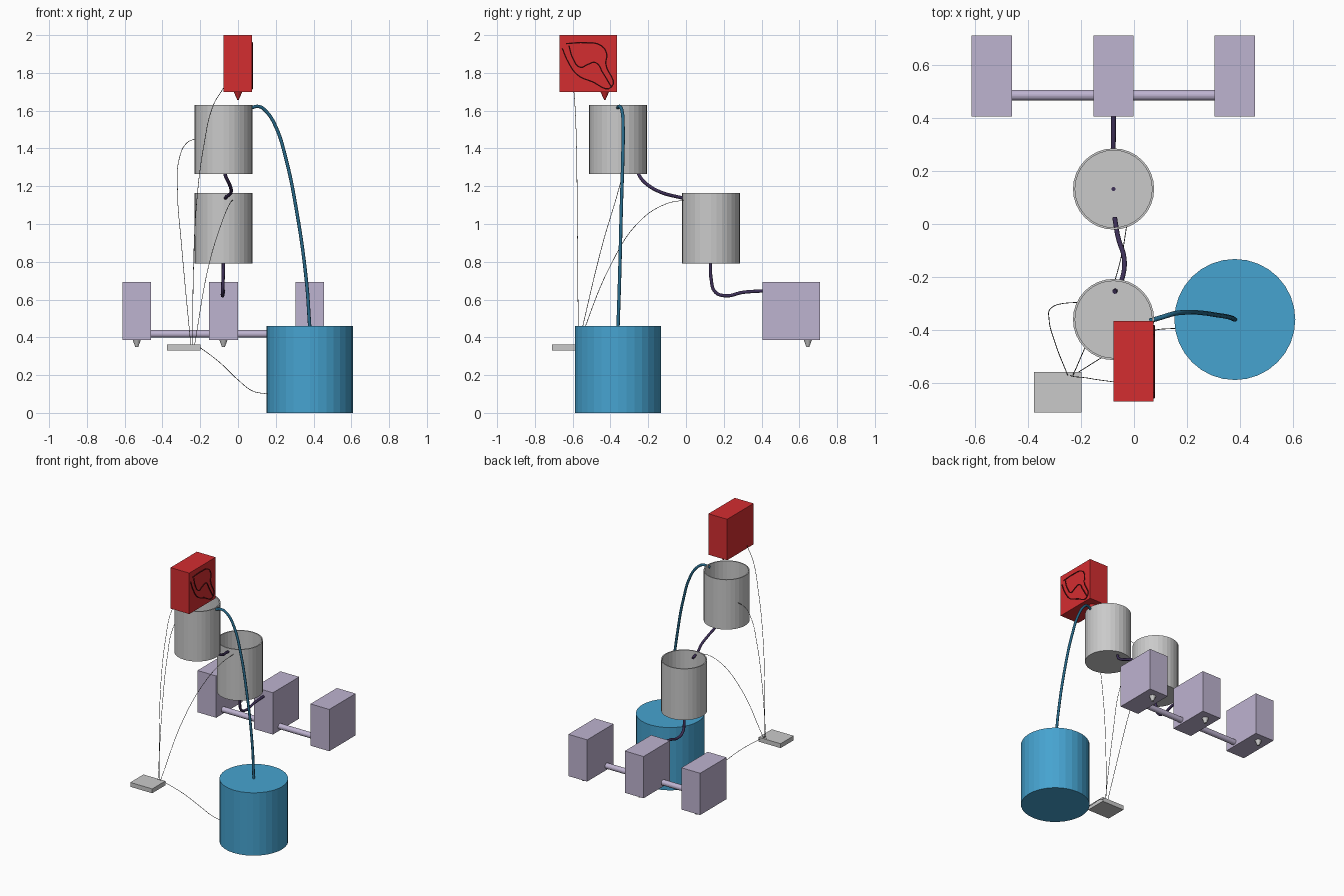
import bpy, bmesh, math
from mathutils import Matrix, Vector

if "Cube" in bpy.data.objects:
    bpy.data.objects.remove(bpy.data.objects["Cube"])


def material(name, r, g, b):
    lin = lambda c: ((c / 255 + 0.055) / 1.055) ** 2.4 if c > 10 else c / 255 / 12.92
    m = bpy.data.materials.new(name)
    m.diffuse_color = (lin(r), lin(g), lin(b), 1)
    m.use_nodes = True
    m.node_tree.nodes["Principled BSDF"].inputs["Base Color"].default_value = m.diffuse_color
    return m


RED = material("red", 212, 45, 48)
DARK_RED = material("dark red", 90, 18, 20)
GREY = material("light grey", 202, 202, 202)
LILAC = material("lilac", 190, 179, 208)
BLUE = material("blue", 70, 163, 208)
TEAL = material("dark teal", 38, 104, 136)
PURPLE = material("dark purple", 62, 48, 88)
WIRE = material("wire grey", 70, 70, 70)


def finish(name, bm, mat):
    bmesh.ops.recalc_face_normals(bm, faces=bm.faces)
    me = bpy.data.meshes.new(name)
    bm.to_mesh(me)
    bm.free()
    me.materials.append(mat)
    ob = bpy.data.objects.new(name, me)
    bpy.context.collection.objects.link(ob)
    return ob


def box(name, lo, hi, mat):
    lo, hi = Vector(lo), Vector(hi)
    bm = bmesh.new()
    bmesh.ops.create_cube(bm, size=1, matrix=Matrix.Translation((lo + hi) / 2)
                          @ Matrix.Diagonal((*(hi - lo), 1)))
    return finish(name, bm, mat)


def cylinder(name, centre, r_low, r_high, height, mat, sides=32, turn=Matrix()):
    bm = bmesh.new()
    bmesh.ops.create_cone(bm, cap_ends=True, segments=sides, radius1=r_low, radius2=r_high,
                          depth=height, matrix=Matrix.Translation(centre) @ turn)
    return finish(name, bm, mat)


def bucket(name, x, y, z0, z1, r, mat, wall=0.008, sides=32):
    # closed outer shell, then the lid is inset and pushed down
    bm = bmesh.new()
    bmesh.ops.create_cone(bm, cap_ends=True, segments=sides, radius1=r, radius2=r,
                          depth=z1 - z0, matrix=Matrix.Translation((x, y, (z0 + z1) / 2)))
    lid = max(bm.faces, key=lambda f: f.calc_center_median().z)
    bmesh.ops.inset_region(bm, faces=[lid], thickness=wall)
    floor = bmesh.ops.extrude_discrete_faces(bm, faces=[lid])["faces"][0]
    bmesh.ops.translate(bm, verts=floor.verts, vec=(0, 0, z0 + wall - z1))
    return finish(name, bm, mat)


def tube(name, points, radius, mat, res=3, steps=8, cyclic=False):
    cu = bpy.data.curves.new(name, "CURVE")
    cu.dimensions = "3D"
    cu.bevel_depth, cu.bevel_resolution = radius, res
    cu.resolution_u, cu.use_fill_caps = steps, True
    sp = cu.splines.new("BEZIER")
    sp.bezier_points.add(len(points) - 1)
    for bp, p in zip(sp.bezier_points, points):
        bp.co = p
        bp.handle_left_type = bp.handle_right_type = "AUTO"
    sp.use_cyclic_u = cyclic
    cu.materials.append(mat)
    ob = bpy.data.objects.new(name, cu)
    bpy.context.collection.objects.link(ob)
    bpy.ops.object.select_all(action="DESELECT")
    ob.select_set(True)
    bpy.context.view_layer.objects.active = ob
    bpy.ops.object.convert(target="MESH")
    bpy.ops.object.shade_smooth_by_angle(angle=math.radians(50))


X = -0.077  # line of the buckets

# Red dispenser with nozzle and raised squiggle on its right side
box("dispenser", (-0.078, -0.67, 1.70), (0.074, -0.365, 2.0), RED)
cylinder("dispenser_nozzle", (0, -0.43, 1.68), 0.004, 0.024, 0.045, RED, 16)
F = 0.075
tube("leaf_outline", [(F, y, z) for y, z in (
    (-0.635, 1.955), (-0.54, 1.96), (-0.45, 1.945), (-0.42, 1.90), (-0.425, 1.85),
    (-0.395, 1.725), (-0.50, 1.755), (-0.575, 1.79), (-0.625, 1.86), (-0.655, 1.93))],
    0.004, DARK_RED, 1, 6)
tube("leaf_vein", [(F, y, z) for y, z in (
    (-0.62, 1.945), (-0.60, 1.88), (-0.56, 1.83), (-0.52, 1.845), (-0.48, 1.855),
    (-0.44, 1.80), (-0.395, 1.725))], 0.004, DARK_RED, 1, 6)

# Two open buckets and the closed reservoir
bucket("upper_bucket", X, -0.36, 1.265, 1.63, 0.153, GREY)
bucket("lower_bucket", X, 0.132, 0.79, 1.165, 0.153, GREY)
cylinder("bucket_drain", (X, 0.132, 0.797), 0.008, 0.008, 0.006, PURPLE, 12)
cylinder("reservoir", (0.38, -0.36, 0.23), 0.228, 0.228, 0.46, BLUE)

# Row of planter boxes with drip nozzles and connecting pipe
for i, x in enumerate((-0.536, X, 0.38)):
    box(f"planter_{i + 1}", (x - 0.076, 0.405, 0.387), (x + 0.076, 0.71, 0.693), LILAC)
    cylinder(f"planter_nozzle_{i + 1}", (x, 0.645, 0.37), 0.008, 0.023, 0.04, GREY, 16)
cylinder("connecting_pipe", (X, 0.485, 0.418), 0.02, 0.02, 0.84, LILAC, 24,
         Matrix.Rotation(math.pi / 2, 4, "Y"))

# Hoses
tube("supply_hose", [(0.38, -0.36, 0.45), (0.362, -0.352, 0.70), (0.305, -0.342, 1.10),
                     (0.255, -0.335, 1.34), (0.20, -0.333, 1.515), (0.15, -0.338, 1.595),
                     (0.11, -0.35, 1.622), (0.06, -0.365, 1.612)], 0.009, TEAL)
tube("bucket_hose", [(-0.073, -0.255, 1.28), (-0.065, -0.245, 1.252), (-0.043, -0.20, 1.205),
                     (-0.037, -0.13, 1.167), (-0.06, -0.05, 1.145), (-0.073, 0.025, 1.13)],
     0.009, PURPLE)
tube("drain_hose", [(X, 0.13, 0.795), (-0.079, 0.133, 0.71), (-0.082, 0.155, 0.64),
                    (-0.082, 0.21, 0.62), (-0.078, 0.30, 0.638), (X, 0.41, 0.646)],
     0.009, PURPLE)

# Control plate and its thin wires
box("control_plate", (-0.376, -0.71, 0.33), (-0.198, -0.558, 0.362), GREY)
wires = {
    "dispenser_wire": [(-0.24, -0.57, 0.36), (-0.236, -0.573, 0.75), (-0.22, -0.576, 1.10),
                       (-0.18, -0.58, 1.42), (-0.13, -0.588, 1.63), (-0.077, -0.595, 1.72)],
    "upper_bucket_wire": [(-0.25, -0.57, 0.36), (-0.30, -0.44, 0.90), (-0.32, -0.36, 1.17),
                          (-0.31, -0.315, 1.35), (-0.27, -0.30, 1.43), (-0.21, -0.295, 1.455)],
    "lower_bucket_wire": [(-0.23, -0.57, 0.36), (-0.155, -0.40, 0.78), (-0.085, -0.25, 1.01),
                          (-0.045, -0.11, 1.105), (-0.028, -0.01, 1.127)],
    "reservoir_wire": [(-0.22, -0.565, 0.36), (-0.10, -0.49, 0.27), (0.0, -0.43, 0.175),
                       (0.08, -0.40, 0.115), (0.16, -0.393, 0.10)],
}
for name, pts in wires.items():
    tube(name, pts, 0.0015, WIRE, 1, 8)
